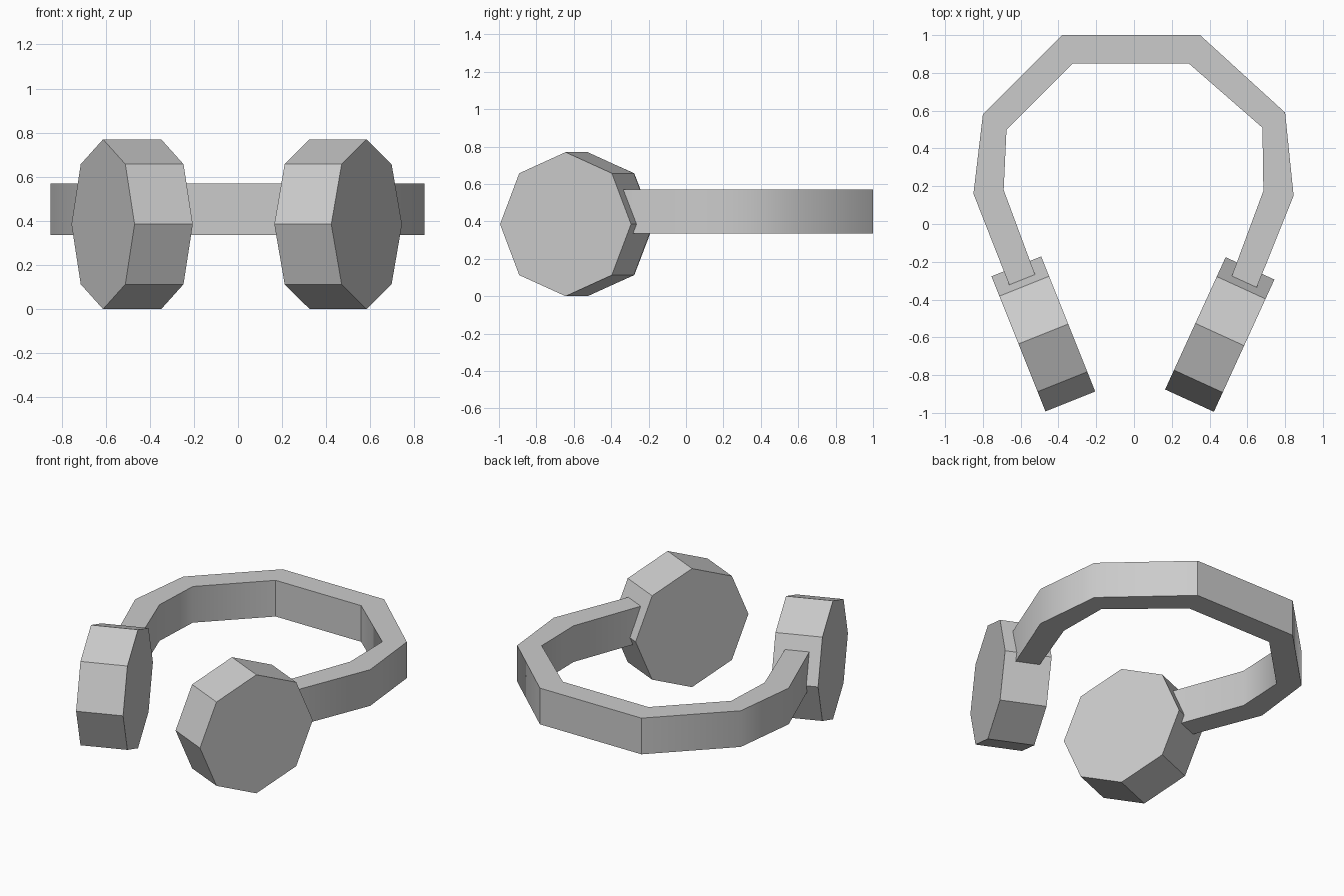
import bpy, bmesh
from math import pi, atan2
from mathutils import Matrix, Vector

if "Cube" in bpy.data.objects:
    bpy.data.objects.remove(bpy.data.objects["Cube"])


def finish(bm, name):
    bmesh.ops.recalc_face_normals(bm, faces=bm.faces[:])
    mesh = bpy.data.meshes.new(name)
    bm.to_mesh(mesh)
    bm.free()
    ob = bpy.data.objects.new(name, mesh)
    bpy.context.collection.objects.link(ob)
    return ob


# Headband: paired outer / inner plan points, ends buried in the ear cups
outer = [(-0.63, -0.40), (-0.85, 0.16), (-0.80, 0.58), (-0.38, 1.0),
         (0.35, 1.0), (0.80, 0.59), (0.845, 0.15), (0.62, -0.41)]
inner = [(-0.495, -0.345), (-0.69, 0.18), (-0.675, 0.50), (-0.325, 0.85),
         (0.29, 0.85), (0.68, 0.51), (0.685, 0.175), (0.49, -0.35)]
bm = bmesh.new()
rings = []
for o, i in zip(outer, inner):
    rings.append([bm.verts.new((*p, z)) for p, z in
                  ((o, 0.335), (o, 0.57), (i, 0.57), (i, 0.335))])
for a, b in zip(rings, rings[1:]):
    for k in range(4):
        n = (k + 1) % 4
        bm.faces.new((a[k], a[n], b[n], b[k])).smooth = True
bm.faces.new(rings[0])
bm.faces.new(rings[-1])
# Keep rims, ends and the two rear corners crisp; the side bends shade smoothly
for e in bm.edges:
    v, w = e.verts
    upright = abs(v.co.z - w.co.z) > 0.1
    e.smooth = upright and -0.2 < v.co.y < 0.8
finish(bm, "headband")


# Ear cups: octagonal prisms with their axis lying flat, toed inwards
def ear_cup(name, centre, axis):
    bm = bmesh.new()
    bmesh.ops.create_cone(bm, cap_ends=True, segments=8,
                          radius1=0.385, radius2=0.385, depth=0.284)
    # Put a corner at the top, whatever the primitive's starting angle
    bm.verts.ensure_lookup_table()
    v = bm.verts[0].co
    turn = Matrix.Rotation(-atan2(v.y, v.x), 4, 'Z')
    lay = Matrix.Rotation(pi / 2, 4, 'Y')
    aim = Matrix.Rotation(atan2(axis[1], axis[0]), 4, 'Z')
    bm.transform(Matrix.Translation(Vector((*centre, 0.385))) @ aim @ lay @ turn)
    finish(bm, name)


ear_cup("left_ear_cup", (-0.48, -0.582), (0.265, 0.106))
ear_cup("right_ear_cup", (0.454, -0.585), (0.26, -0.119))
